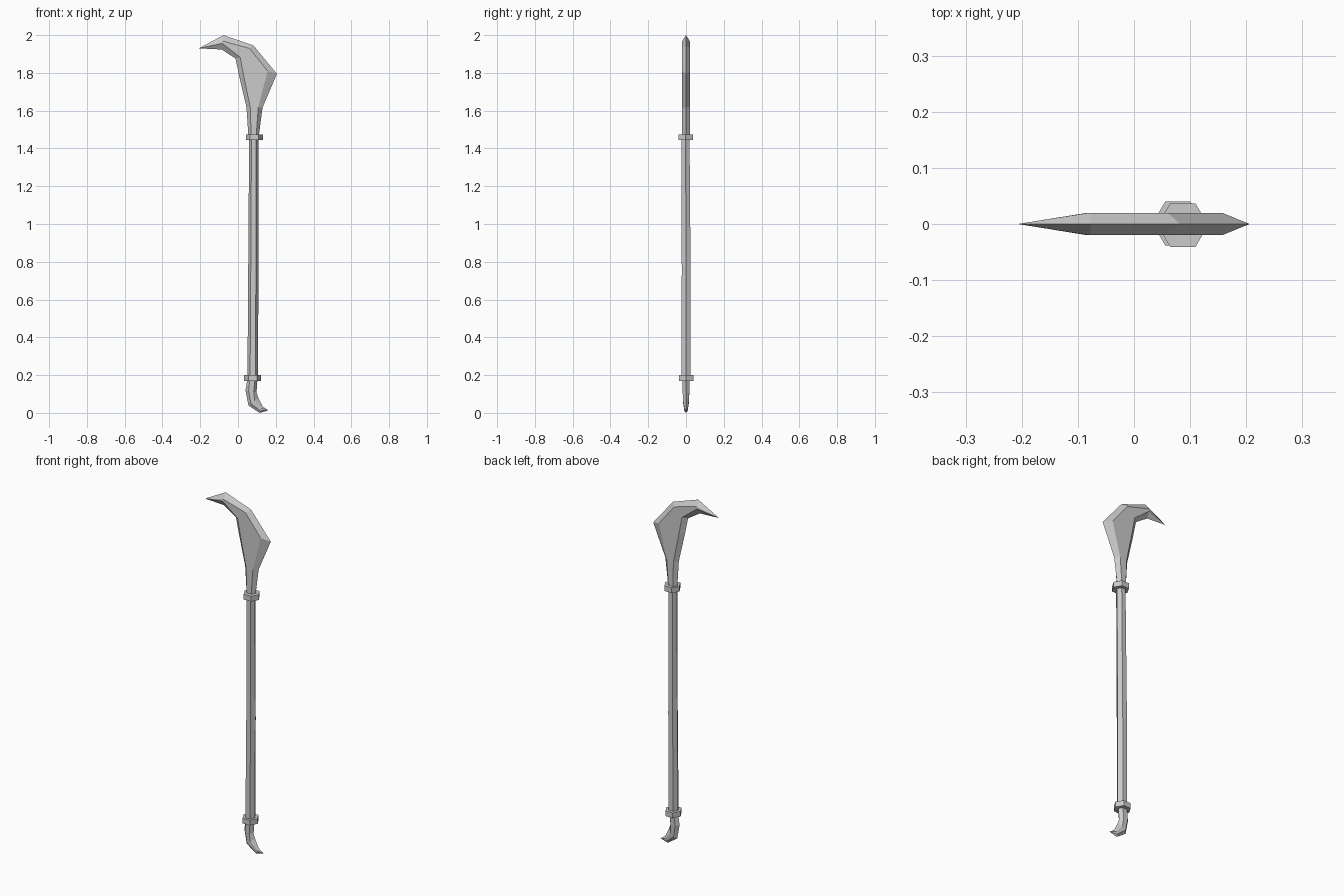
import bpy, bmesh
from math import cos, sin, pi
from mathutils import Vector

if "Cube" in bpy.data.objects:
    bpy.data.objects.remove(bpy.data.objects["Cube"])


def loft(name, rings, tip=None):
    """Skin a list of equal-sided rings; close with a cap or a point."""
    bm = bmesh.new()
    vs = [[bm.verts.new(p) for p in ring] for ring in rings]
    n = len(vs[0])
    for a, b in zip(vs, vs[1:]):
        for i in range(n):
            j = (i + 1) % n
            bm.faces.new((a[i], a[j], b[j], b[i]))
    bm.faces.new(vs[0])
    if tip:
        t = bm.verts.new(tip)
        for i in range(n):
            bm.faces.new((vs[-1][i], vs[-1][(i + 1) % n], t))
    else:
        bm.faces.new(vs[-1])
    bmesh.ops.recalc_face_normals(bm, faces=bm.faces)
    me = bpy.data.meshes.new(name)
    bm.to_mesh(me)
    bm.free()
    ob = bpy.data.objects.new(name, me)
    bpy.context.collection.objects.link(ob)
    return ob


def hexagon(x, y, z, r):
    return [(x + r * cos(i * pi / 3), y + r * sin(i * pi / 3), z) for i in range(6)]


def bevelled(outer, ridge_out, ridge_in, inner, t):
    """Six-sided blade section: two sharp edges and a flat on each side."""
    (ax, az), (bx, bz), (cx, cz), (dx, dz) = outer, ridge_out, ridge_in, inner
    return [(ax, 0, az), (bx, -t, bz), (cx, -t, cz),
            (dx, 0, dz), (cx, t, cz), (bx, t, bz)]


# Curved blade head
loft("blade", [
    bevelled((.108, 1.45), (.095, 1.45), (.07, 1.45), (.056, 1.45), .02),
    bevelled((.13, 1.617), (.107, 1.617), (.065, 1.617), (.045, 1.617), .02),
    bevelled((.206, 1.795), (.157, 1.81), (.031, 1.78), (.007, 1.78), .02),
    bevelled((.082, 1.945), (.06, 1.93), (.012, 1.882), (-.013, 1.876), .02),
    bevelled((-.077, 2.0), (-.079, 1.968), (-.083, 1.956), (-.087, 1.924), .02),
], tip=(-.207, 0, 1.93))

# Slightly uneven hexagonal shaft
loft("shaft", [
    hexagon(.078, -.001, .17, .028),
    hexagon(.081, .001, .75, .027),
    hexagon(.084, -.003, 1.46, .025),
])

# Collars at both ends of the shaft
for name, x, y, z in (("upper_collar", .087, -.002, 1.445),
                      ("lower_collar", .078, .001, .17)):
    loft(name, [hexagon(x, y, z, .045), hexagon(x, y, z + .03, .045)])

# Small hooked spike at the foot
loft("foot_hook", [
    bevelled((.05, .18), (.063, .18), (.09, .18), (.103, .18), .02),
    bevelled((.04, .12), (.056, .118), (.083, .112), (.098, .108), .018),
    bevelled((.055, .04), (.068, .05), (.088, .066), (.108, .08), .015),
    bevelled((.114, .0), (.117, .011), (.123, .025), (.13, .035), .009),
], tip=(.16, 0, .013))
